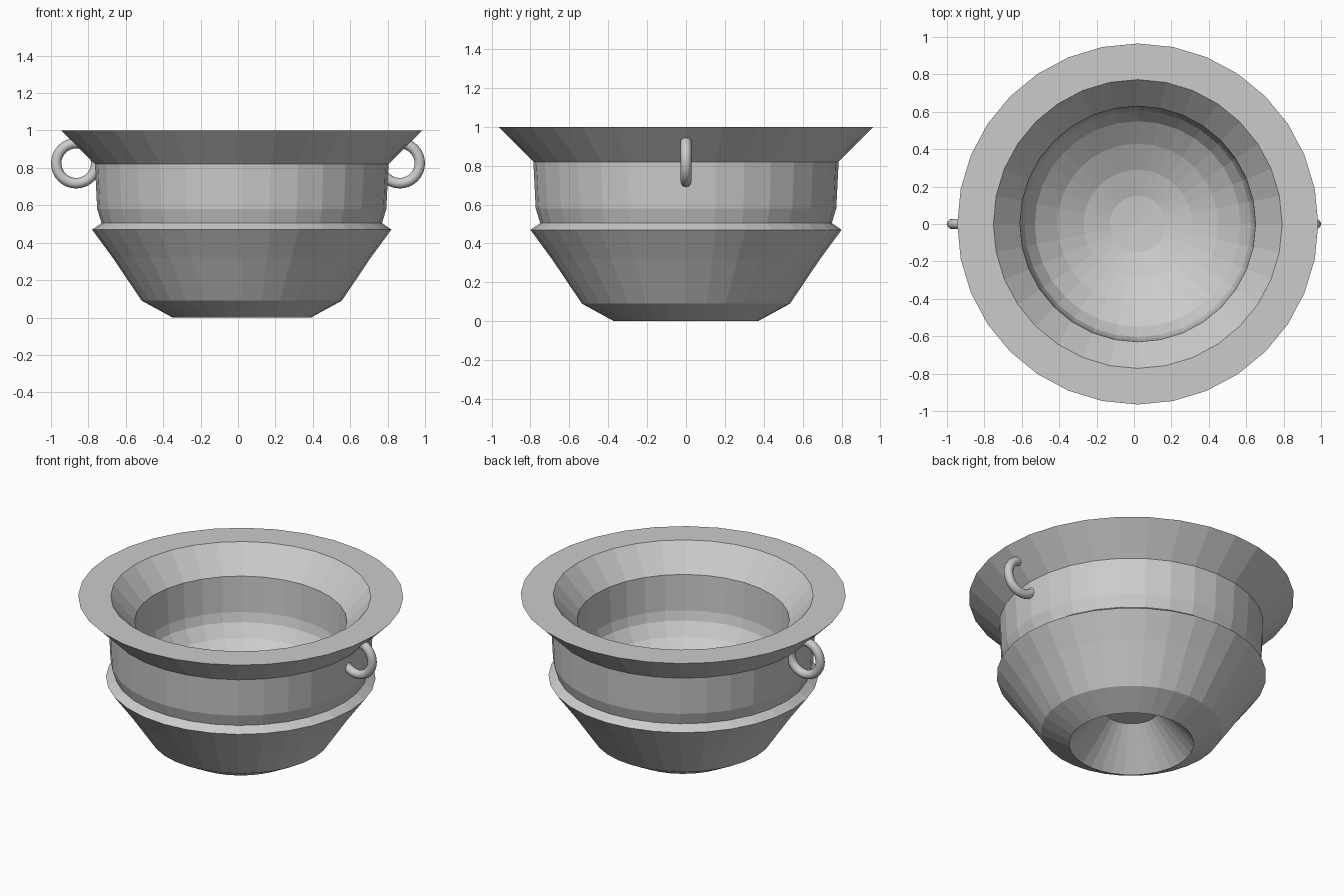
import bpy, bmesh, math

if "Cube" in bpy.data.objects:
    bpy.data.objects.remove(bpy.data.objects["Cube"])

SIDES = 32

# Bowl profile (radius, height): hollow foot, outer wall, rim, inner dish
PROFILE = [(0, 0.23), (0.16, 0.23), (0.37, 0), (0.535, 0.09), (0.69, 0.32),
           (0.80, 0.47), (0.75, 0.505), (0.773, 0.58), (0.785, 0.82),
           (0.965, 1.0), (0.772, 1.0), (0.63, 0.84), (0.62, 0.61),
           (0.605, 0.55), (0.55, 0.47), (0.43, 0.38), (0.29, 0.31),
           (0.15, 0.27), (0, 0.26)]


def lathe(name, profile, location):
    bm = bmesh.new()
    verts = [bm.verts.new((r, 0, z)) for r, z in profile]
    edges = [bm.edges.new(pair) for pair in zip(verts, verts[1:])]
    bmesh.ops.spin(bm, geom=verts + edges, cent=(0, 0, 0), axis=(0, 0, 1),
                   angle=math.tau, steps=SIDES, use_merge=True)
    bmesh.ops.remove_doubles(bm, verts=bm.verts, dist=1e-4)
    bmesh.ops.recalc_face_normals(bm, faces=bm.faces)
    mesh = bpy.data.meshes.new(name)
    bm.to_mesh(mesh)
    bm.free()
    obj = bpy.data.objects.new(name, mesh)
    obj.location = location
    bpy.context.collection.objects.link(obj)
    return obj


# Faceted bowl, slightly off centre
lathe("bowl", PROFILE, (0.02, 0, 0))

# Ring handles under the rim on both sides
for side, label in ((-1, "left"), (1, "right")):
    bpy.ops.mesh.primitive_torus_add(
        major_radius=0.107, minor_radius=0.028, major_segments=32,
        minor_segments=12, location=(side * 0.865, 0, 0.825),
        rotation=(math.pi / 2, 0, 0))
    ring = bpy.context.object
    ring.name = label + "_ring_handle"
    bpy.ops.object.shade_smooth()
